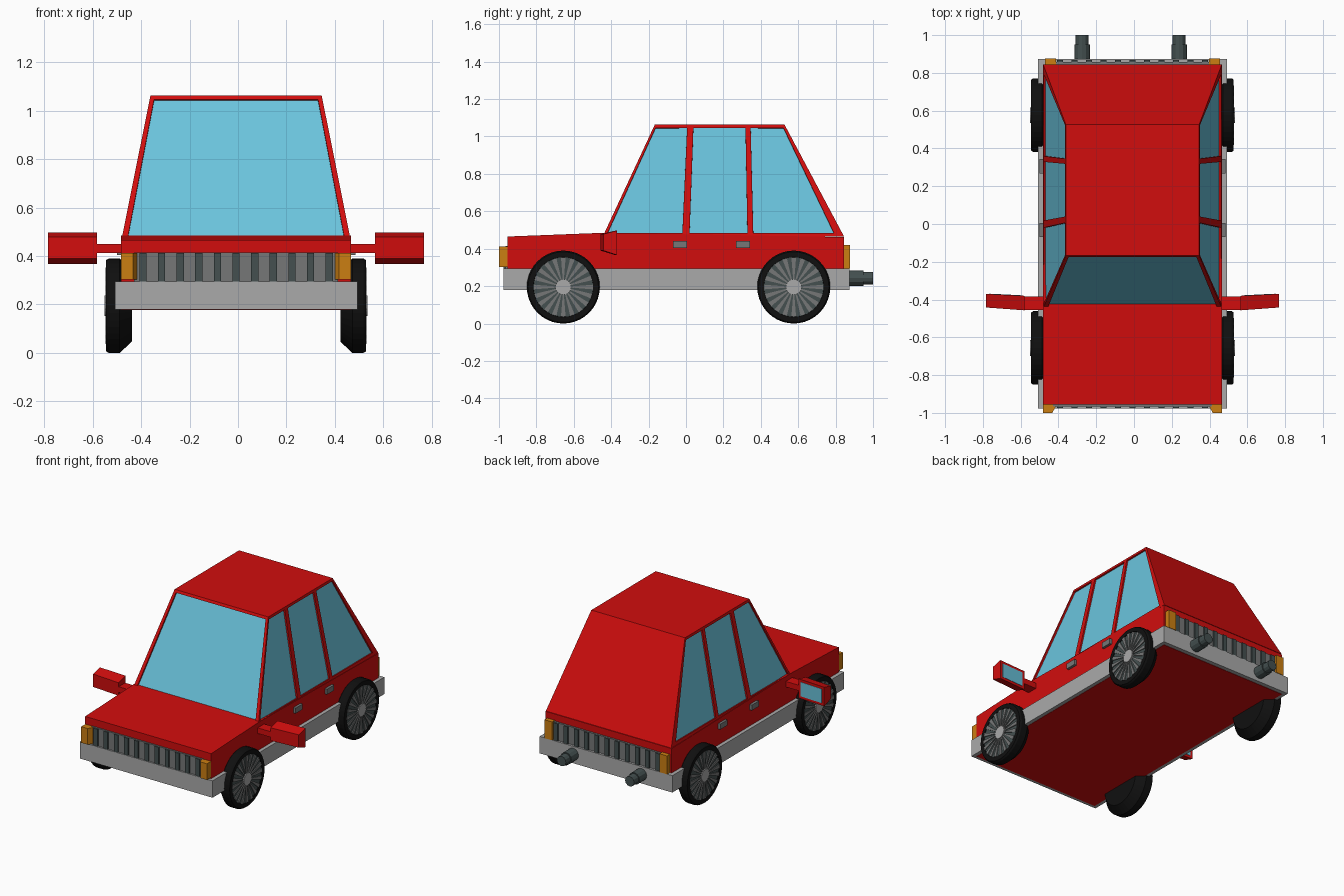
import bpy, bmesh, math
from mathutils import Vector

if "Cube" in bpy.data.objects:
    bpy.data.objects.remove(bpy.data.objects["Cube"])

CX = -0.008  # car centre line


def mat(name, r, g, b):
    m = bpy.data.materials.new(name)
    m.diffuse_color = (r, g, b, 1)
    m.use_nodes = True
    m.node_tree.nodes["Principled BSDF"].inputs["Base Color"].default_value = m.diffuse_color
    return m


RED = mat("red paint", 0.64, 0.004, 0.004)
GLASS = mat("blue glass", 0.145, 0.55, 0.72)
LIGHT = mat("light grey", 0.40, 0.40, 0.40)
GREY = mat("mid grey", 0.18, 0.185, 0.185)
DARK = mat("dark slate", 0.058, 0.08, 0.08)
ORANGE = mat("orange lamp", 0.60, 0.21, 0.006)
BLACK = mat("black rubber", 0.005, 0.005, 0.005)


def finish(name, bm, *mats, recalc=True):
    if recalc:
        bmesh.ops.recalc_face_normals(bm, faces=bm.faces[:])
    me = bpy.data.meshes.new(name)
    bm.to_mesh(me)
    bm.free()
    for m in mats:
        me.materials.append(m)
    ob = bpy.data.objects.new(name, me)
    ob.location.x = CX
    bpy.context.collection.objects.link(ob)
    return ob


def loft(bm, a, b):
    """Closed solid between two matching polygons."""
    va, vb = [bm.verts.new(p) for p in a], [bm.verts.new(p) for p in b]
    n = len(a)
    fs = [bm.faces.new(va), bm.faces.new(vb)]
    for i in range(n):
        j = (i + 1) % n
        fs.append(bm.faces.new((va[i], va[j], vb[j], vb[i])))
    return fs


def box(bm, x0, x1, y0, y1, z0, z1):
    return loft(bm, [(x0, y0, z0), (x1, y0, z0), (x1, y1, z0), (x0, y1, z0)],
                [(x0, y0, z1), (x1, y0, z1), (x1, y1, z1), (x0, y1, z1)])


def box_part(name, m, *b):
    bm = bmesh.new()
    box(bm, *b)
    return finish(name, bm, m)


# Lower body, side profile extruded across
prof = [(-0.955, 0.178), (-0.955, 0.465), (-0.44, 0.485), (0.845, 0.462), (0.845, 0.178)]
bm = bmesh.new()
loft(bm, [(-0.475, y, z) for y, z in prof], [(0.475, y, z) for y, z in prof])
finish("lower_body", bm, RED)

# Bumper band around the body
box_part("bumper_band", LIGHT, -0.5, 0.5, -0.977, 0.873, 0.18, 0.295)

# Cabin: grids of faces, with the window cells sunk in as glass
Z0, Z1 = 0.465, 1.063
ROWS = [0, 0.032, 0.972, 1]
bm = bmesh.new()


def wall(bottom, top, panes):
    for c in range(len(bottom) - 1):
        for r in range(3):
            pts = [Vector(bottom[i]).lerp(Vector(top[i]), ROWS[k])
                   for i, k in ((c, r), (c + 1, r), (c + 1, r + 1), (c, r + 1))]
            f = bm.faces.new([bm.verts.new(p) for p in pts])
            f.material_index = int(r == 1 and c in panes)


W0, W1 = 0.473, 0.353
yb = [-0.445, -0.428, -0.02, 0.018, 0.329, 0.36, 0.80, 0.845]
yt = [-0.167, -0.155, 0.007, 0.04, 0.318, 0.345, 0.513, 0.527]
for s in (-1, 1):
    wall([(s * W0, y, Z0) for y in yb], [(s * W1, y, Z1) for y in yt], (1, 3, 5))
xb, xt = [-W0, -0.449, 0.449, W0], [-W1, -0.335, 0.335, W1]
wall([(x, yb[0], Z0) for x in xb], [(x, yt[0], Z1) for x in xt], (1,))
wall([(x, yb[-1], Z0) for x in xb], [(x, yt[-1], Z1) for x in xt], ())
for w, ya, ye, z in ((W0, yb[0], yb[-1], Z0), (W1, yt[0], yt[-1], Z1)):
    bm.faces.new([bm.verts.new(p) for p in
                  ((-w, ya, z), (w, ya, z), (w, ye, z), (-w, ye, z))])
bmesh.ops.remove_doubles(bm, verts=bm.verts[:], dist=0.0005)
mid = Vector((0, 0.19, 0.7))
for f in bm.faces:
    f.normal_update()
    if f.normal.dot(f.calc_center_median() - mid) < 0:
        f.normal_flip()
bm.normal_update()
panes = [f for f in bm.faces if f.material_index == 1]
res = bmesh.ops.inset_individual(bm, faces=panes, thickness=0.0005, depth=-0.01)
for f in res["faces"]:
    f.material_index = 0
for f in panes:
    f.material_index = 1
finish("cabin", bm, RED, GLASS, recalc=False)

# Grilles with upright dark bars, front and back
for end, ya, yp, yd in (("front", -0.95, -0.966, -0.975), ("rear", 0.84, 0.858, 0.868)):
    box_part(end + "_grille", GREY, -0.42, 0.42, min(ya, yp), max(ya, yp), 0.29, 0.415)
    bm = bmesh.new()
    for i in range(11):
        x = (i - 5) * 0.0768
        box(bm, x - 0.015, x + 0.015, min(ya, yd), max(ya, yd), 0.29, 0.413)
    finish(end + "_grille_bars", bm, DARK)

for s, side in ((-1, "left"), (1, "right")):
    # Lamps
    bm = bmesh.new()
    p = [(0.474, -0.95), (0.474, -1.0), (0.425, -1.0), (0.408, -0.97), (0.408, -0.95)]
    loft(bm, [(s * x, y, 0.303) for x, y in p], [(s * x, y, 0.413) for x, y in p])
    finish(side + "_front_lamp", bm, ORANGE)
    x0, x1 = sorted((s * 0.405, s * 0.462))
    box_part(side + "_rear_lamp", ORANGE, x0, x1, 0.84, 0.876, 0.295, 0.42)

    # Door handles
    for k, y in enumerate((-0.07, 0.268)):
        x0, x1 = sorted((s * 0.465, s * 0.492))
        box_part(f"{side}_door_handle_{k + 1}", GREY, x0, x1, y, y + 0.075, 0.405, 0.442)

    # Wing mirror: arm, tapered housing, glass plate
    x0, x1 = sorted((s * 0.46, s * 0.585))
    box_part(side + "_mirror_arm", RED, x0, x1, -0.455, -0.385, 0.412, 0.45)
    xi, xo = s * 0.573, s * 0.775
    bm = bmesh.new()
    loft(bm, [(xi, -0.457, 0.39), (xo, -0.442, 0.39), (xo, -0.442, 0.478), (xi, -0.457, 0.478)],
         [(xi, -0.38, 0.366), (xo, -0.37, 0.366), (xo, -0.37, 0.496), (xi, -0.38, 0.496)])
    finish(side + "_mirror_housing", bm, RED)
    gi, go = s * 0.592, s * 0.756
    bm = bmesh.new()
    loft(bm, [(gi, -0.382, 0.383), (go, -0.374, 0.383), (go, -0.374, 0.479), (gi, -0.382, 0.479)],
         [(gi, -0.377, 0.383), (go, -0.369, 0.383), (go, -0.369, 0.479), (gi, -0.377, 0.479)])
    finish(side + "_mirror_glass", bm, GLASS)

    # Exhaust pipe: wide sleeve and narrower tip
    bm = bmesh.new()
    for r, ya, ye in ((0.041, 0.85, 0.95), (0.034, 0.94, 1.0)):
        ring = [(s * 0.257 - 0.01 + r * math.cos(t * math.pi / 6), r * math.sin(t * math.pi / 6) + 0.242)
                for t in range(12)]
        loft(bm, [(x, ya, z) for x, z in ring], [(x, ye, z) for x, z in ring])
    finish(side + "_exhaust_pipe", bm, DARK)

    # Wheels: turned tyre, dark disc, raised spokes, hub
    for end, wy in (("front", -0.656), ("rear", 0.576)):
        def pt(x, r, a):
            return (s * x, wy + r * math.cos(a), 0.195 + r * math.sin(a))

        N = 40
        A = [2 * math.pi * i / N for i in range(N)]
        name = f"{side}_{end}_"
        bm = bmesh.new()
        tyre = [(0.43, 0.148), (0.48, 0.195), (0.525, 0.195), (0.536, 0.188), (0.536, 0.16), (0.526, 0.158)]
        rings = [[bm.verts.new(pt(x, r, a)) for a in A] for x, r in tyre]
        for q, w in zip(rings, rings[1:]):
            for i in range(N):
                j = (i + 1) % N
                bm.faces.new((q[i], q[j], w[j], w[i]))
        bm.faces.new(rings[0])
        bm.faces.new(rings[-1])
        finish(name + "tyre", bm, BLACK)
        bm = bmesh.new()
        loft(bm, [pt(0.5, 0.16, a) for a in A], [pt(0.532, 0.16, a) for a in A])
        finish(name + "wheel_disc", bm, DARK)
        bm = bmesh.new()
        h = math.pi / 40
        for i in range(20):
            a = i * math.pi / 10
            c = [(0.035, a - h), (0.158, a - h), (0.158, a + h), (0.035, a + h)]
            loft(bm, [pt(0.528, r, t) for r, t in c], [pt(0.538, r, t) for r, t in c])
        finish(name + "wheel_spokes", bm, GREY)
        bm = bmesh.new()
        loft(bm, [pt(0.52, 0.042, a) for a in A[::2]], [pt(0.542, 0.042, a) for a in A[::2]])
        finish(name + "wheel_hub", bm, LIGHT)
